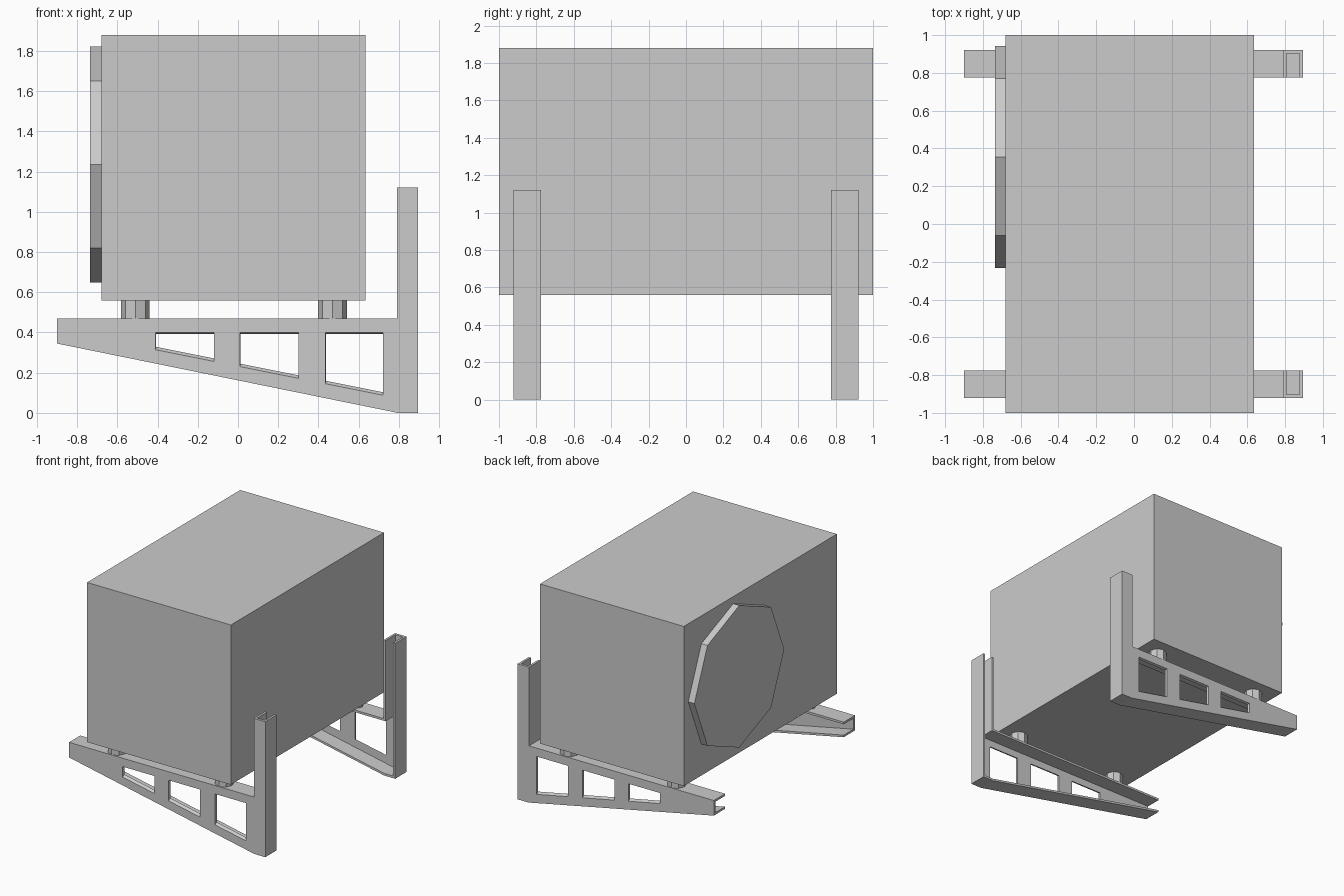
import bpy, bmesh, math
from mathutils import Matrix

if "Cube" in bpy.data.objects:
    bpy.data.objects.remove(bpy.data.objects["Cube"])


def make_object(name, bm):
    bmesh.ops.recalc_face_normals(bm, faces=bm.faces)
    me = bpy.data.meshes.new(name)
    bm.to_mesh(me)
    bm.free()
    ob = bpy.data.objects.new(name, me)
    bpy.context.collection.objects.link(ob)
    return ob


def loft(name, prof_a, y_a, prof_b, y_b):
    """Solid between two matching XZ profiles at two y positions."""
    bm = bmesh.new()
    a = [bm.verts.new((x, y_a, z)) for x, z in prof_a]
    b = [bm.verts.new((x, y_b, z)) for x, z in prof_b]
    bm.faces.new(a)
    bm.faces.new(b[::-1])
    n = len(a)
    for i in range(n):
        j = (i + 1) % n
        bm.faces.new((a[i], b[i], b[j], a[j]))
    return make_object(name, bm)


def octagon(name, radius, depth, matrix):
    bm = bmesh.new()
    bmesh.ops.create_cone(bm, cap_ends=True, segments=8, radius1=radius,
                          radius2=radius, depth=depth, matrix=matrix)
    return make_object(name, bm)


def mirror_y(ob):
    m = ob.modifiers.new("Mirror", 'MIRROR')
    m.use_axis = (False, True, False)


def cut(ob, cutter):
    """Subtract the cutter, then remove it."""
    m = ob.modifiers.new("Cut", 'BOOLEAN')
    m.operation = 'DIFFERENCE'
    m.solver = 'EXACT'
    m.object = cutter
    cutter.hide_render = True
    bpy.context.view_layer.objects.active = ob
    bpy.ops.object.modifier_apply(modifier=m.name)
    bpy.data.objects.remove(cutter, do_unlink=True)


# Main casing
casing = [(-0.68, 0.56), (0.635, 0.56), (0.635, 1.88), (-0.68, 1.88)]
loft("casing", casing, -1, casing, 1)

# Octagonal fan cover on the left side
octagon("fan_cover", 0.587, 0.075,
        Matrix.Translation((-0.6985, 0.355, 1.235)) @ Matrix.Rotation(math.pi / 2, 4, 'Y'))

# Wall bracket: channel section, web outside, open inside and at both ends
T = 0.018
Y0, Y1 = -0.922, -0.775
outline = [(-0.9, 0.47), (0.79, 0.47), (0.79, 1.12), (0.895, 1.12),
           (0.895, 0), (0.795, 0), (-0.9, 0.345)]
cavity = [(-1, 0.47 - T), (0.79 + T, 0.47 - T), (0.79 + T, 1.2), (0.895 - T, 1.2),
          (0.895 - T, T), (0.795, T), (-1, 0.365 + T)]
bracket = loft("wall_bracket", outline, Y0, outline, Y1)
cut(bracket, loft("cavity_cutter", cavity, Y0 + 0.02, cavity, Y1 + 0.1))

# Slightly tapered web openings
for x0, x1 in [(-0.41, -0.12), (0.01, 0.30), (0.435, 0.72)]:
    def hole(f):
        low = lambda x: 0.232 - 0.2 * x + 0.015 * f
        left, top = x0 + 0.003 * f, 0.40 - 0.007 * f
        return [(left, low(left)), (x1, low(x1)), (x1, top), (left, top)]
    cut(bracket, loft("hole_cutter", hole(-0.5), Y0 - 0.01, hole(1.5), Y0 + 0.03))
mirror_y(bracket)

# Octagonal rubber feet between brackets and casing
for side, x in (("rear", -0.51), ("wall", 0.47)):
    foot = octagon("foot_" + side, 0.071, 0.1, Matrix.Translation((x, -0.85, 0.515)))
    mirror_y(foot)
